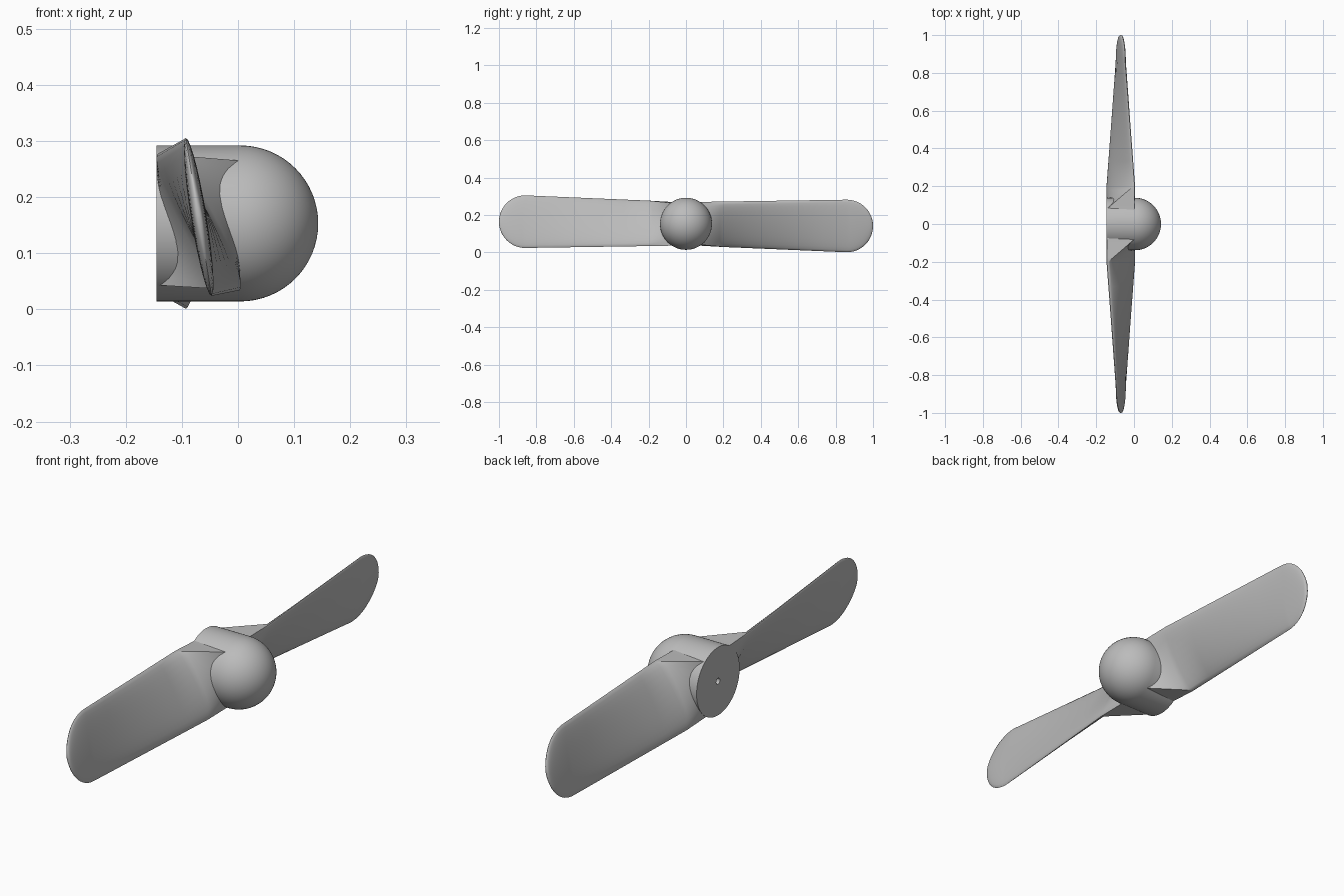
import bpy, bmesh, math
from mathutils import Vector, Matrix

if "Cube" in bpy.data.objects:
    bpy.data.objects.remove(bpy.data.objects["Cube"])

AXIS_Z = 0.153
HUB_R = 0.139
N = 14  # steps along each face of a blade section

grey = bpy.data.materials.new("grey_plastic")
grey.use_nodes = True
grey.diffuse_color = (0.5, 0.5, 0.5, 1)
grey.node_tree.nodes["Principled BSDF"].inputs["Base Color"].default_value = (0.5, 0.5, 0.5, 1)


def finish(bm, name, angle):
    bmesh.ops.recalc_face_normals(bm, faces=bm.faces)
    mesh = bpy.data.meshes.new(name)
    bm.to_mesh(mesh)
    bm.free()
    mesh.materials.append(grey)
    obj = bpy.data.objects.new(name, mesh)
    bpy.context.collection.objects.link(obj)
    bpy.ops.object.select_all(action='DESELECT')
    obj.select_set(True)
    bpy.context.view_layer.objects.active = obj
    bpy.ops.object.shade_smooth_by_angle(angle=math.radians(angle))
    return obj


# Hub: round nose, straight barrel and flat back with a small shaft hole
bm = bmesh.new()
profile = [(-0.09, 0), (-0.09, 0.012), (-0.145, 0.012), (-0.145, HUB_R)]
profile += [(0.004 + HUB_R * math.sin(a), HUB_R * math.cos(a))
            for a in [i * math.pi / 32 for i in range(17)]]
verts = [bm.verts.new((x, 0, AXIS_Z + r)) for x, r in profile]
edges = [bm.edges.new(pair) for pair in zip(verts, verts[1:])]
bmesh.ops.spin(bm, geom=verts + edges, cent=(0, 0, AXIS_Z), axis=(1, 0, 0),
               angle=math.tau, steps=64)
bmesh.ops.remove_doubles(bm, verts=bm.verts, dist=0.0001)
finish(bm, "hub", 35)


# Blade section: a thin lens from the top edge to the bottom edge and back
def lens(r):
    k = min((r - 0.2) / 0.66, 1)
    top = Vector((-0.143, 0.277)).lerp(Vector((-0.093, 0.305)), k)
    low = Vector((0.003, 0.034)).lerp(Vector((-0.047, 0.024)), k)
    mid, half = (top + low) / 2, (top - low) / 2
    normal = Vector((half.y, -half.x)).normalized()
    thick = 0.023 - 0.009 * k
    if r > 0.86:
        s = math.sqrt(max(1 - ((r - 0.86) / 0.14) ** 2, 0.0004))
        half *= s
        thick *= s ** 0.5
    pts = []
    for i in range(2 * N):
        a = math.pi * i / N
        pts.append(mid + half * math.cos(a) + normal * thick * math.sin(a))
    return pts


# Root section: a box whose corners run into the blade edges
def box():
    a, b = Vector((-0.144, 0.27)), Vector((0.003, 0.265))
    c, d = Vector((0.003, 0.036)), Vector((-0.144, 0.043))
    front = [a] + [b.lerp(c, i / (N - 1)) for i in range(N)]
    back = [d.lerp(a, i / (N - 1)) for i in range(N - 1)]
    return front + back


def blade(name, turn):
    root, start = box(), lens(0.2)
    rings = [(0.03, root)]
    for i in range(6):
        k = i / 6
        rings.append((0.08 + 0.12 * k, [p.lerp(q, k) for p, q in zip(root, start)]))
    rings += [(r, lens(r)) for r in (0.2, 0.33, 0.46, 0.6, 0.73, 0.86)]
    for i in range(1, 13):
        r = 0.86 + 0.14 * math.sin(i * math.pi / 24)
        rings.append((r, lens(r)))
    bm = bmesh.new()
    loops = [[bm.verts.new((p.x, -r, p.y)) for p in pts] for r, pts in rings]
    for one, two in zip(loops, loops[1:]):
        for i in range(2 * N):
            j = (i + 1) % (2 * N)
            bm.faces.new((one[i], one[j], two[j], two[i]))
    bm.faces.new(loops[0])
    bm.faces.new(loops[-1])
    bmesh.ops.rotate(bm, verts=bm.verts, cent=(0, 0, AXIS_Z),
                     matrix=Matrix.Rotation(turn, 3, 'X'))
    finish(bm, name, 40)


# Two blades, half a turn apart
blade("front_blade", 0)
blade("back_blade", math.pi)
